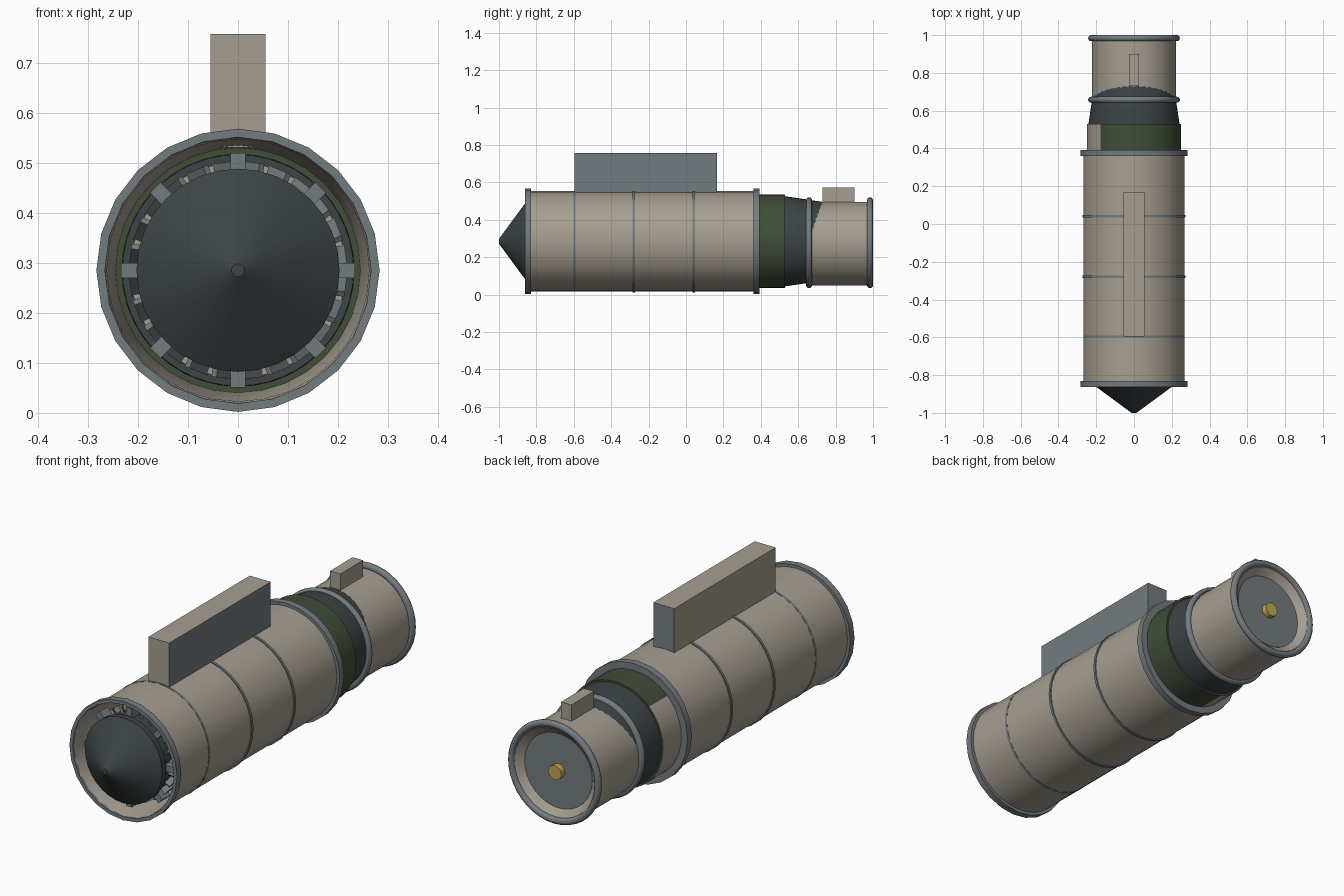
import bpy, bmesh, math
from mathutils import Matrix, Vector

cube = bpy.data.objects.get("Cube")
if cube:
    bpy.data.objects.remove(cube, do_unlink=True)

AXIS = 0.285   # height of the main axis
REAR = 0.275   # height of the slightly lower tail axis


def material(name, r, g, b):
    def lin(c):
        return (c / 255 / 1.055 + 0.052) ** 2.4
    colour = (lin(r), lin(g), lin(b), 1)
    m = bpy.data.materials.new(name)
    m.diffuse_color = colour
    m.use_nodes = True
    m.node_tree.nodes["Principled BSDF"].inputs["Base Color"].default_value = colour
    return m


tan = material("warm tan", 166, 158, 145)
gray = material("blue gray", 116, 124, 128)
dark = material("dark slate", 61, 68, 70)
green = material("dark green", 65, 77, 56)
gold = material("gold", 192, 168, 85)


def finish(name, bm, mats, rule=None):
    """Turn a bmesh into an object, colouring faces by an optional rule."""
    bmesh.ops.recalc_face_normals(bm, faces=bm.faces)
    if rule:
        for f in bm.faces:
            f.material_index = rule(f)
    mesh = bpy.data.meshes.new(name)
    bm.to_mesh(mesh)
    bm.free()
    ob = bpy.data.objects.new(name, mesh)
    bpy.context.collection.objects.link(ob)
    for m in mats:
        mesh.materials.append(m)
    return ob


def lathe(name, profile, mats, z=AXIS, sides=32, phase=0.0, closed=False, rule=None):
    """Spin (y, radius) points about the lengthwise axis."""
    bm = bmesh.new()
    rings = []
    for y, r in profile:
        angles = [math.tau * (i + phase) / sides for i in range(sides)]
        rings.append([bm.verts.new((r * math.cos(a), y, z + r * math.sin(a)))
                      for a in angles])
    pairs = list(zip(rings, rings[1:]))
    if closed:
        pairs.append((rings[-1], rings[0]))
    for a, b in pairs:
        for i in range(sides):
            j = (i + 1) % sides
            bm.faces.new((a[i], a[j], b[j], b[i]))
    if not closed:
        bm.faces.new(rings[0])
        bm.faces.new(rings[-1])
    ob = finish(name, bm, mats, rule)
    bpy.ops.object.select_all(action="DESELECT")
    ob.select_set(True)
    bpy.context.view_layer.objects.active = ob
    bpy.ops.object.shade_smooth_by_angle(angle=math.radians(30))
    return ob


def tube(name, y0, y1, r_in, r_out, mats, **kw):
    return lathe(name, [(y0, r_in), (y0, r_out), (y1, r_out), (y1, r_in)],
                 mats, closed=True, **kw)


def torus(name, y, major, minor):
    ring = [(y + minor * math.cos(math.tau * i / 12),
             major + minor * math.sin(math.tau * i / 12)) for i in range(12)]
    return lathe(name, ring, [gray], z=REAR + 0.002, sides=40, closed=True)


def box(name, low, high, mats, rule=None):
    bm = bmesh.new()
    bmesh.ops.create_cube(bm, size=1)
    low, high = Vector(low), Vector(high)
    for v in bm.verts:
        v.co = [(l + h) / 2 + c * (h - l) for l, h, c in zip(low, high, v.co)]
    return finish(name, bm, mats, rule)


# Cowl shell with a tapering intake wall
lathe("cowl", [(-0.86, 0.268), (0.39, 0.268), (0.39, 0.246),
               (-0.5, 0.245), (-0.84, 0.262)], [tan], closed=True)
tube("front_rim", -0.862, -0.83, 0.266, 0.283, [gray], sides=24)
tube("rear_rim", 0.36, 0.392, 0.24, 0.283, [gray], sides=24)

# Thin seams around the cowl, the first one half sunk
tube("front_seam", -0.602, -0.59, 0.26, 0.2693, [gray], phase=0.5)
for label, y in (("middle", -0.285), ("back", 0.035)):
    tube(label + "_seam", y, y + 0.012, 0.26, 0.273, [gray])


# Inner duct whose exposed end has a tan panel on its right side
def duct_rule(face):
    c = face.calc_center_median()
    angle = math.degrees(math.atan2(c.z - AXIS, c.x)) % 360
    outside = face.normal.x * c.x + face.normal.z * (c.z - AXIS) > 0.1
    return 1 if outside and 133 < angle < 250 else 0


tube("inner_duct", -0.5, 0.53, 0.232, 0.25, [green, tan], sides=40, rule=duct_rule)

# Nose cone, hub and fan struts
lathe("nose_cone", [(-1.0, 0.013), (-0.86, 0.203), (-0.83, 0.203)], [dark])
lathe("hub", [(-0.84, 0.19), (0.5, 0.19)], [dark])
tube("fan_ring", -0.74, -0.7, 0.185, 0.216, [tan])


def radial_blocks(name, count, y, size, r, twist, mat, phase=0.0):
    bm = bmesh.new()
    for i in range(count):
        turn = Matrix.Rotation(math.tau * (i + phase) / count, 4, "Y")
        mat4 = (Matrix.Translation((0, y, AXIS)) @ turn
                @ Matrix.Translation((0, 0, r))
                @ Matrix.Rotation(twist, 4, "Z")
                @ Matrix.Diagonal((*size, 1)))
        bmesh.ops.create_cube(bm, size=1, matrix=mat4)
    return finish(name, bm, [mat])


radial_blocks("fan_struts", 8, -0.79, (0.03, 0.06, 0.05), 0.209, 0, gray)
radial_blocks("fan_blades", 24, -0.76, (0.012, 0.07, 0.035), 0.2, 0.6, gray, 0.5)

# Tapered dark section that runs into the tail
lathe("tail_taper", [(0.45, 0.231), (0.53, 0.241), (0.66, 0.2215), (0.8, 0.2)],
      [dark], sides=48)

# Tail pipe with a bevelled mouth, closing plate and knob
lathe("tail_pipe", [(0.655, 0.2), (0.655, 0.223), (0.987, 0.223),
                    (0.987, 0.212), (0.955, 0.175), (0.93, 0.175)],
      [tan], z=REAR - 0.002, sides=40, closed=True)
torus("tail_front_ring", 0.658, 0.227, 0.016)
torus("tail_end_ring", 0.984, 0.227, 0.016)
lathe("tail_plate", [(0.93, 0.178), (0.958, 0.178)], [gray], z=REAR)
lathe("tail_knob", [(0.95, 0.034), (0.985, 0.034)], [gold], z=REAR, sides=16)

# Mounting pylon, gray on its left and rear faces, and a small rear mount
box("pylon", (-0.055, -0.595, 0.53), (0.055, 0.167, 0.757), [tan, gray],
    lambda f: int(f.normal.x > 0.5 or f.normal.y > 0.5))
box("rear_mount", (-0.027, 0.73, 0.47), (0.027, 0.9, 0.572), [tan])
